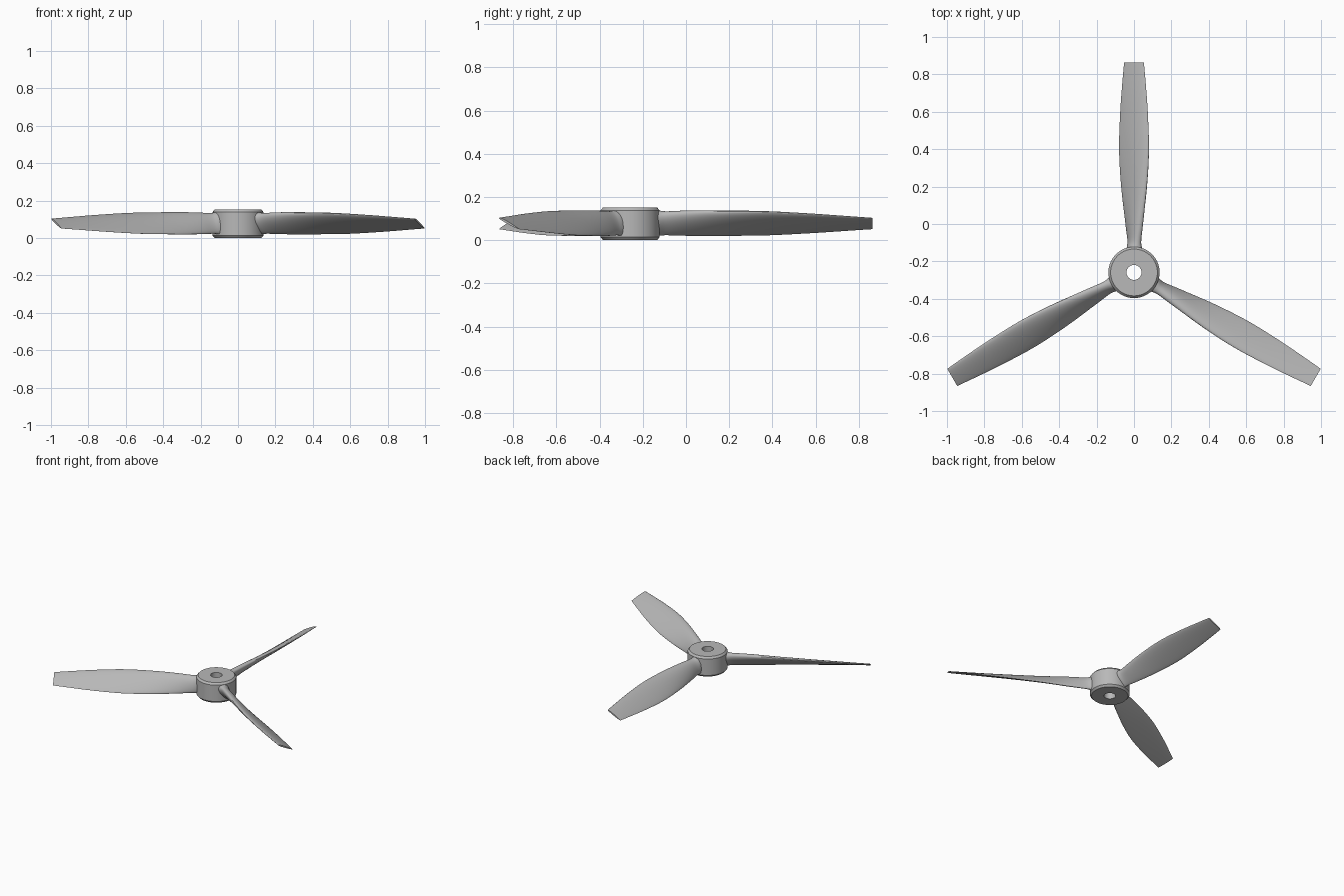
import bpy, bmesh, math
from mathutils import Matrix, Vector

cube = bpy.data.objects.get("Cube")
if cube:
    bpy.data.objects.remove(cube, do_unlink=True)

HUB = Vector((0, -0.259, 0.077))

grey = bpy.data.materials.new("plain grey")
grey.use_nodes = True
colour = (0.48, 0.48, 0.48, 1)
grey.diffuse_color = colour
grey.node_tree.nodes["Principled BSDF"].inputs["Base Color"].default_value = colour


def make_object(name, bm):
    bmesh.ops.recalc_face_normals(bm, faces=bm.faces)
    mesh = bpy.data.meshes.new(name)
    bm.to_mesh(mesh)
    bm.free()
    mesh.materials.append(grey)
    obj = bpy.data.objects.new(name, mesh)
    bpy.context.collection.objects.link(obj)
    bpy.ops.object.select_all(action="DESELECT")
    obj.select_set(True)
    bpy.context.view_layer.objects.active = obj
    bpy.ops.object.shade_smooth_by_angle(angle=math.radians(30))
    return obj


def bridge(bm, a, b):
    n = len(a)
    for i in range(n):
        j = (i + 1) % n
        bm.faces.new((a[i], a[j], b[j], b[i]))


# Hub: chamfered ring with a through bore
def build_hub():
    bm = bmesh.new()
    profile = [(0.04, 0), (0.125, 0), (0.137, 0.014),
               (0.137, 0.138), (0.125, 0.152), (0.04, 0.152)]
    seg = 64
    rings = []
    for r, z in profile:
        rings.append([bm.verts.new((r * math.cos(math.tau * i / seg),
                                    r * math.sin(math.tau * i / seg), z))
                      for i in range(seg)])
    for k, ring in enumerate(rings):
        bridge(bm, ring, rings[(k + 1) % len(rings)])
    hub = make_object("hub", bm)
    hub.location = (HUB.x, HUB.y, 0)


# Blade stations: radius, half chord, pitch in degrees, half thickness
STATIONS = [
    (0.10, 0.068, 62, 0.044),
    (0.14, 0.062, 63, 0.032),
    (0.175, 0.062, 60, 0.025),
    (0.26, 0.071, 52, 0.024),
    (0.45, 0.088, 40, 0.019),
    (0.65, 0.096, 34, 0.015),
    (0.85, 0.086, 30.5, 0.011),
    (1.0, 0.072, 28, 0.008),
    (1.122, 0.059, 26, 0.005),
]


def smooth_stations(points, steps):
    """Catmull-Rom interpolation through the stations."""
    pts = [points[0]] + points + [points[-1]]
    out = []
    for k in range(1, len(pts) - 2):
        for s in range(steps):
            t = s / steps
            out.append([b + 0.5 * t * (c - a + t * (2 * a - 5 * b + 4 * c - d
                        + t * (3 * (b - c) + d - a)))
                        for a, b, c, d in zip(*pts[k - 1:k + 3])])
    return out + [points[-1]]


def build_blade(name, turn):
    bm = bmesh.new()
    seg = 32
    rings = []
    for r, chord, pitch, thick in smooth_stations(STATIONS, 4):
        tilt = Matrix.Rotation(-math.radians(pitch), 3, "Y")
        ring = []
        for i in range(seg):
            a = math.tau * i / seg
            # Fuller upper surface, thicker towards the leading edge
            h = thick * math.sin(a) * (1 + 0.35 * math.cos(a))
            h *= 1.15 if h > 0 else 0.85
            p = tilt @ Vector((chord * math.cos(a), 0, h))
            ring.append(bm.verts.new(p + Vector((0, r, 0))))
        rings.append(ring)
    for a, b in zip(rings, rings[1:]):
        bridge(bm, a, b)
    bm.faces.new(rings[0])
    bm.faces.new(rings[-1])
    blade = make_object(name, bm)
    blade.location = HUB
    blade.rotation_euler.z = turn


build_hub()
for k, name in enumerate(("back_blade", "front_right_blade", "front_left_blade")):
    build_blade(name, math.tau * k / 3)
